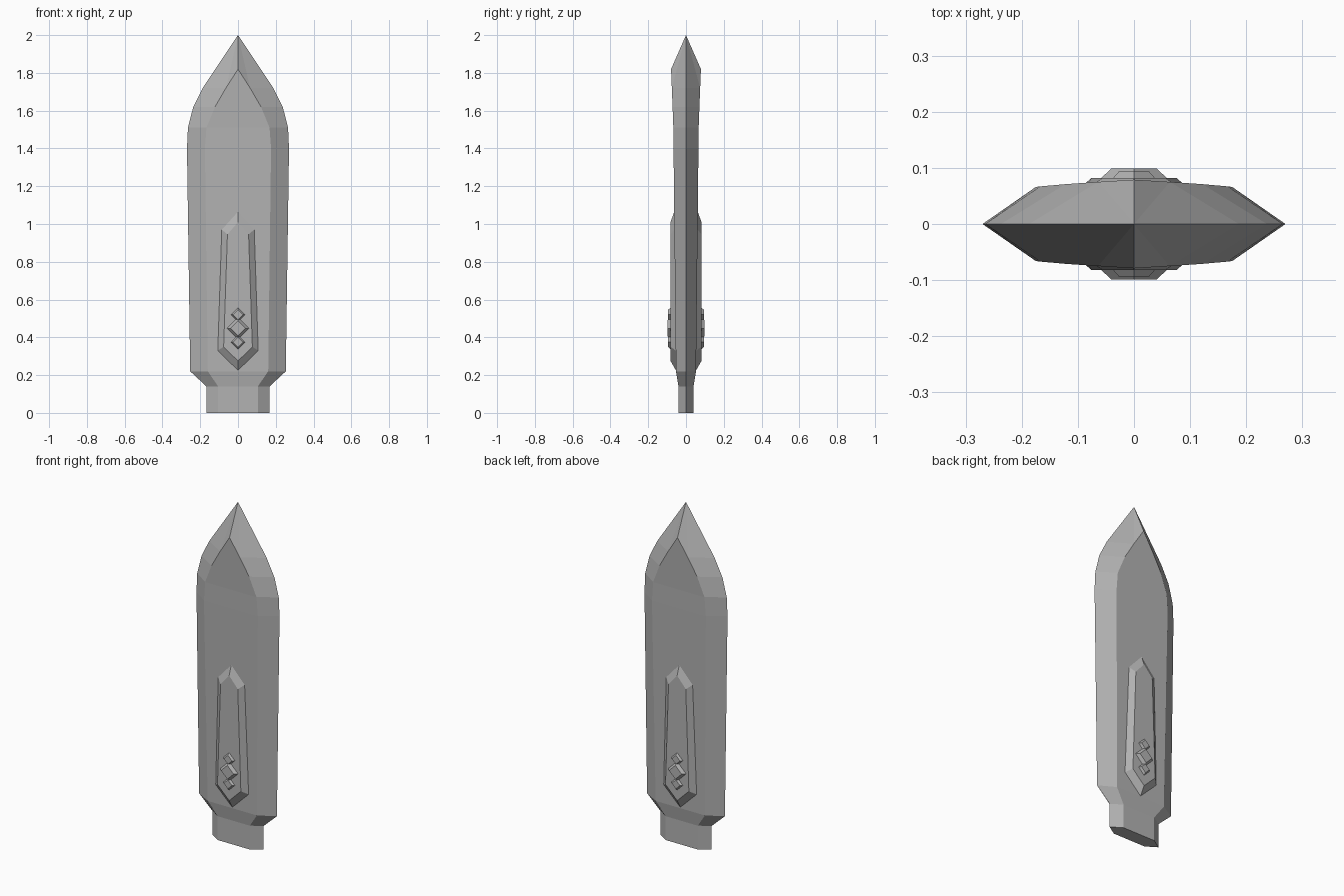
import bpy, bmesh

cube = bpy.data.objects.get("Cube")
if cube:
    bpy.data.objects.remove(cube, do_unlink=True)

# One plain grey material
grey = bpy.data.materials.new("blade grey")
grey.use_nodes = True
GREY = (0.45, 0.45, 0.45, 1)
grey.diffuse_color = GREY
grey.node_tree.nodes["Principled BSDF"].inputs["Base Color"].default_value = GREY


def finish(name, bm):
    bmesh.ops.remove_doubles(bm, verts=bm.verts, dist=1e-5)
    bmesh.ops.recalc_face_normals(bm, faces=bm.faces)
    mesh = bpy.data.meshes.new(name)
    bm.to_mesh(mesh)
    bm.free()
    mesh.materials.append(grey)
    obj = bpy.data.objects.new(name, mesh)
    bpy.context.collection.objects.link(obj)
    return obj


def face(bm, points):
    bm.faces.new([bm.verts.new(p) for p in points])


# Blade rows: height, cutting edge x, flat's edge x, flat's half thickness
ROWS = [
    (0.00, 0.167, 0.105, 0.040),
    (0.14, 0.167, 0.105, 0.040),
    (0.22, 0.253, 0.160, 0.053),
    (1.40, 0.270, 0.175, 0.066),
    (1.51, 0.265, 0.167, 0.067),
    (1.62, 0.237, 0.122, 0.071),
    (1.72, 0.187, 0.064, 0.075),
]
SHOULDER = (0, 0.079, 1.82)
TIP = (0, 0, 2)


def build_blade():
    bm = bmesh.new()
    for sy in (-1, 1):
        ridge = (0, sy * SHOULDER[1], SHOULDER[2])
        for (z0, e0, f0, t0), (z1, e1, f1, t1) in zip(ROWS, ROWS[1:]):
            face(bm, [(-f0, sy * t0, z0), (f0, sy * t0, z0),
                      (f1, sy * t1, z1), (-f1, sy * t1, z1)])
            for sx in (-1, 1):
                face(bm, [(sx * f0, sy * t0, z0), (sx * e0, 0, z0),
                          (sx * e1, 0, z1), (sx * f1, sy * t1, z1)])
        # Pointed end
        z, e, f, t = ROWS[-1]
        face(bm, [(-f, sy * t, z), (f, sy * t, z), ridge])
        for sx in (-1, 1):
            edge, flat = (sx * e, 0, z), (sx * f, sy * t, z)
            face(bm, [flat, edge, TIP])
            face(bm, [flat, TIP, ridge])
    # Flat bottom of the tang
    z, e, f, t = ROWS[0]
    face(bm, [(-e, 0, z), (-f, -t, z), (f, -t, z), (e, 0, z), (f, t, z), (-f, t, z)])
    return finish("blade", bm)


def surface_y(z):
    return 0.053 + 0.011 * (z - 0.22)


def raised(name, sy, base, top, base_y, top_y):
    """Bevelled plate between two matching outlines of (x, z) points."""
    bm = bmesh.new()
    low = [(x, sy * base_y(z), z) for x, z in base]
    high = [(x, sy * top_y, z) for x, z in top]
    for i in range(len(low)):
        j = (i + 1) % len(low)
        face(bm, [low[i], low[j], high[j], high[i]])
    face(bm, high)
    face(bm, low[::-1])
    return finish(name, bm)


def panel_outline(bottom, low, low_x, high, high_x, top):
    return [(0, bottom), (low_x, low), (high_x, high),
            (0, top), (-high_x, high), (-low_x, low)]


def diamond(z, r):
    return [(0, z - r), (r, z), (0, z + r), (-r, z)]


build_blade()
for side, sy in (("front", -1), ("back", 1)):
    # Long raised panel
    raised(side + "_panel", sy,
           panel_outline(0.225, 0.33, 0.107, 0.97, 0.086, 1.065),
           panel_outline(0.275, 0.35, 0.076, 0.945, 0.056, 1.01),
           surface_y, 0.082)
    # Three studs in a column
    for label, z, r, y in (("lower", 0.375, 0.039, 0.094),
                           ("middle", 0.448, 0.060, 0.099),
                           ("upper", 0.52, 0.039, 0.094)):
        raised(f"{side}_{label}_stud", sy, diamond(z, r), diamond(z, r * 0.68),
               lambda z: 0.08, y)
